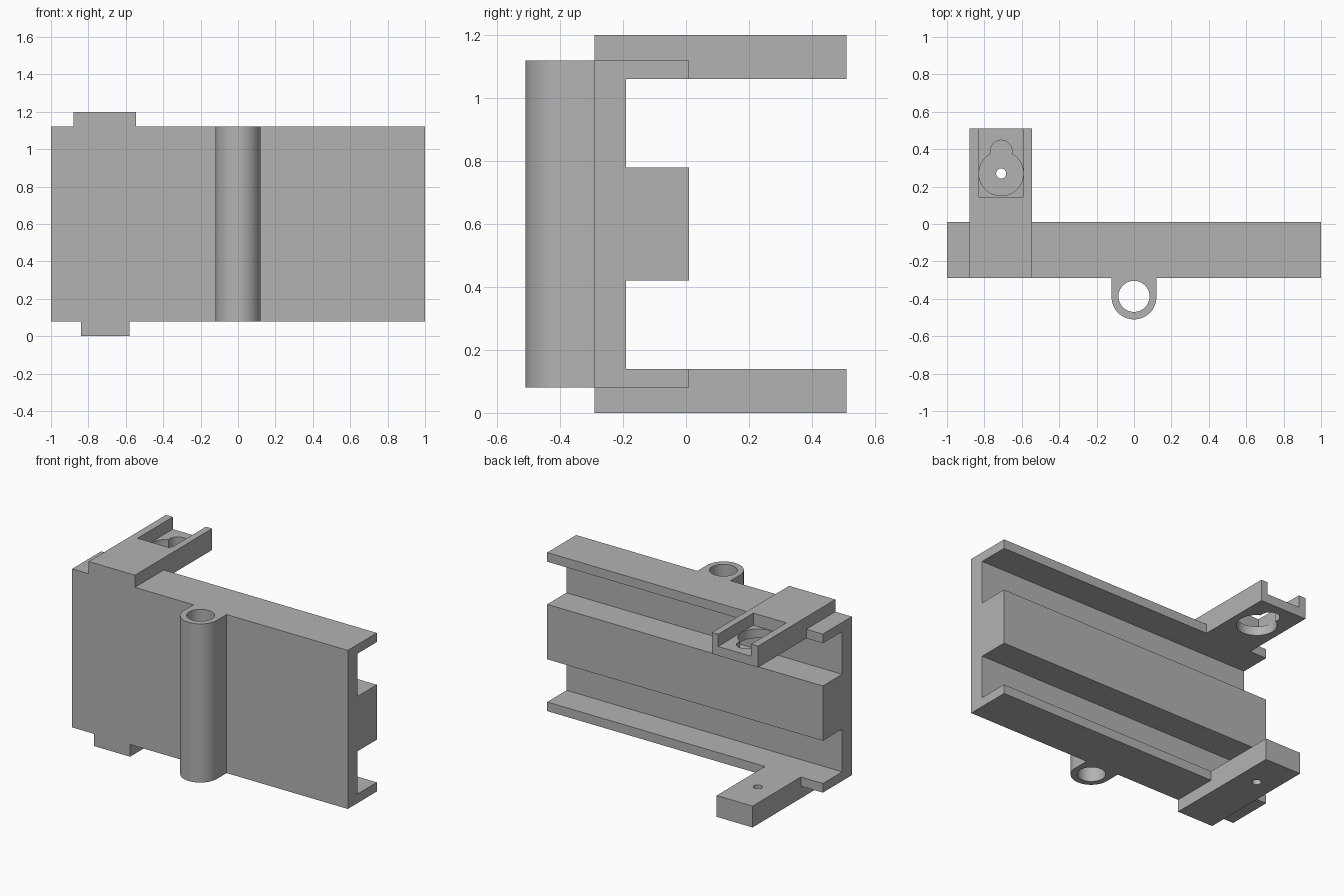
import bpy
import bmesh
import math

cube = bpy.data.objects.get("Cube")
if cube:
    bpy.data.objects.remove(cube, do_unlink=True)

# One plain material for the whole part
grey = bpy.data.materials.new("plain_grey")
grey.use_nodes = True
colour = (0.45, 0.45, 0.45, 1)
grey.diffuse_color = colour
grey.node_tree.nodes["Principled BSDF"].inputs["Base Color"].default_value = colour

FRONT, PLATE_BACK, FLANGE_BACK, ARM_BACK = -0.29, -0.19, 0.01, 0.51
BOTTOM, TOP = 0.08, 1.12
HOLE_X, HOLE_Y = -0.71, 0.27


def prism(name, outline, depth):
    """Sweep a closed 3D outline along a depth vector."""
    bm = bmesh.new()
    face = bm.faces.new([bm.verts.new(p) for p in outline])
    swept = bmesh.ops.extrude_face_region(bm, geom=[face])["geom"]
    verts = [v for v in swept if isinstance(v, bmesh.types.BMVert)]
    bmesh.ops.translate(bm, verts=verts, vec=depth)
    bmesh.ops.recalc_face_normals(bm, faces=bm.faces)
    mesh = bpy.data.meshes.new(name)
    bm.to_mesh(mesh)
    bm.free()
    mesh.materials.append(grey)
    obj = bpy.data.objects.new(name, mesh)
    bpy.context.collection.objects.link(obj)
    return obj


def box(name, x0, x1, y0, y1, z0, z1):
    outline = [(x0, y0, z0), (x1, y0, z0), (x1, y1, z0), (x0, y1, z0)]
    return prism(name, outline, (0, 0, z1 - z0))


def arc(x, y, z, radius, start, end, steps):
    angles = [start + (end - start) * i / steps for i in range(steps + 1)]
    return [(x + radius * math.cos(a), y + radius * math.sin(a), z) for a in angles]


def rod(name, x, y, radius, z0, z1):
    outline = arc(x, y, z0, radius, 0, math.tau, 64)[:-1]
    return prism(name, outline, (0, 0, z1 - z0))


def activate(obj):
    bpy.ops.object.select_all(action="DESELECT")
    obj.select_set(True)
    bpy.context.view_layer.objects.active = obj


def cut(obj, cutter):
    """Subtract a cutter, then discard it."""
    cutter.hide_render = True
    mod = obj.modifiers.new("cut", "BOOLEAN")
    mod.operation = "DIFFERENCE"
    mod.solver = "EXACT"
    mod.object = cutter
    activate(obj)
    bpy.ops.object.modifier_apply(modifier=mod.name)
    bpy.data.objects.remove(cutter, do_unlink=True)


# Channel: front plate with top and bottom flanges and a thick middle rib
section = [
    (FRONT, BOTTOM), (FLANGE_BACK, BOTTOM), (FLANGE_BACK, 0.14), (PLATE_BACK, 0.14),
    (PLATE_BACK, 0.42), (FLANGE_BACK, 0.42), (FLANGE_BACK, 0.78), (PLATE_BACK, 0.78),
    (PLATE_BACK, 1.06), (FLANGE_BACK, 1.06), (FLANGE_BACK, TOP), (FRONT, TOP),
]
channel = prism("channel_body", [(-1, y, z) for y, z in section], (2, 0, 0))

# Upright barrel on the front, rounded forward and open from end to end
barrel_y = -0.39
outline = arc(0, barrel_y, BOTTOM, 0.12, math.pi, math.tau, 32)
outline += [(0.12, FRONT, BOTTOM), (-0.12, FRONT, BOTTOM)]
barrel = prism("hinge_barrel", outline, (0, 0, TOP - BOTTOM))
cut(barrel, rod("bore_cutter", 0, barrel_y + 0.003, 0.083, 0, 1.3))

# Upper arm with a slot open to the back and a keyhole through its floor
upper = box("upper_arm", -0.88, -0.545, FRONT, ARM_BACK, 1.06, 1.2)
cut(upper, box("slot_cutter", -0.83, -0.59, 0.145, 0.6, TOP, 1.3))
for radius, y in ((0.119, HOLE_Y), (0.058, 0.39)):
    cut(upper, rod("keyhole_cutter", HOLE_X, y, radius, 1.0, 1.16))

# Lower arm with a small screw hole
lower = box("lower_arm", -0.84, -0.58, FRONT, ARM_BACK, 0, 0.14)
cut(lower, rod("screw_cutter", HOLE_X, HOLE_Y, 0.027, -0.1, 0.3))

# Smooth the round walls, keep the corners crisp
for part in (barrel, upper, lower):
    activate(part)
    bpy.ops.object.shade_smooth_by_angle(angle=math.radians(30))
